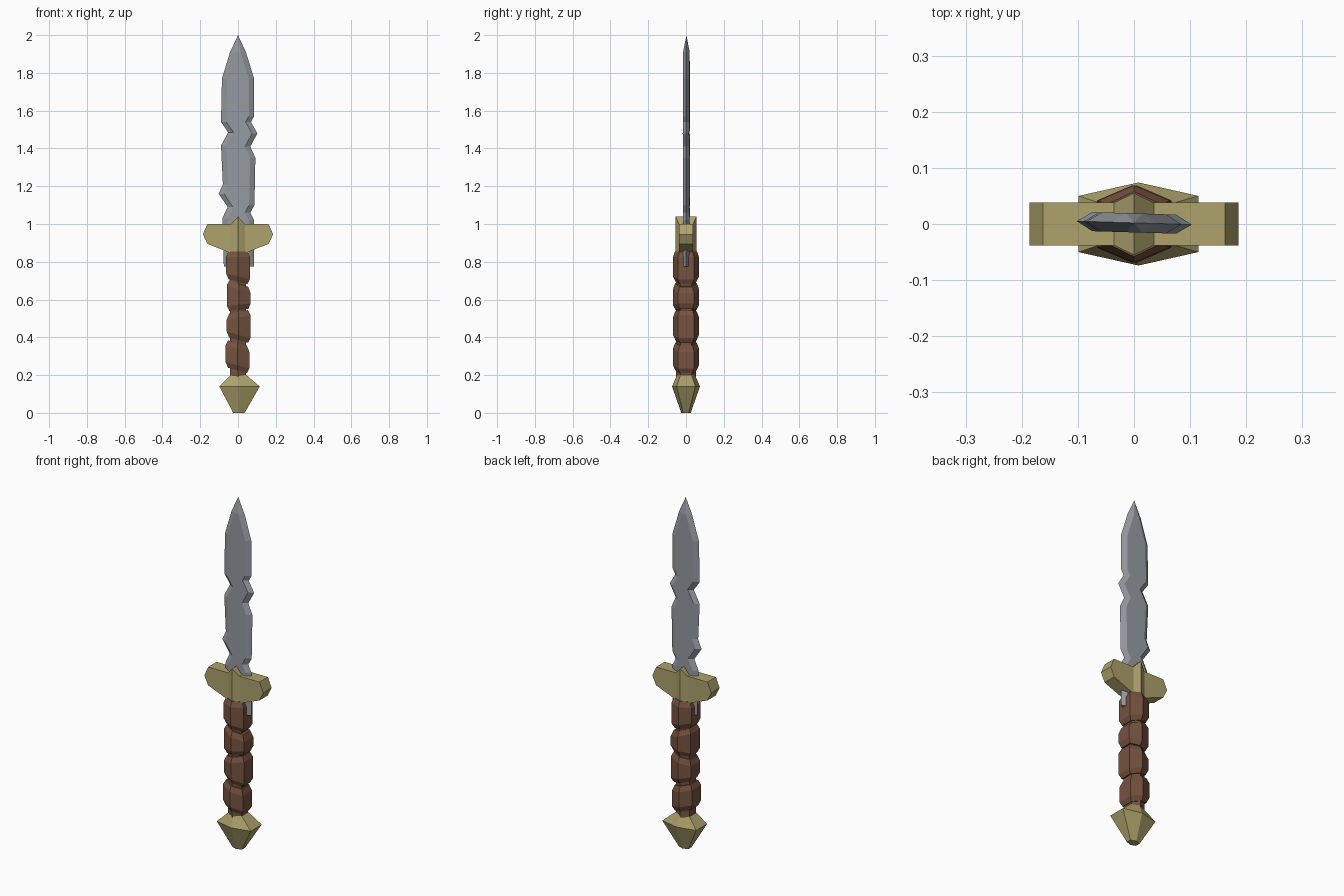
import bpy, bmesh

if "Cube" in bpy.data.objects:
    bpy.data.objects.remove(bpy.data.objects["Cube"])


def material(name, rgb):
    m = bpy.data.materials.new(name)
    m.diffuse_color = (*rgb, 1)
    m.use_nodes = True
    m.node_tree.nodes["Principled BSDF"].inputs["Base Color"].default_value = m.diffuse_color
    return m


STEEL = material("steel", (0.30, 0.32, 0.35))
BRASS = material("brass", (0.42, 0.36, 0.15))
LEATHER = material("leather", (0.18, 0.085, 0.05))


def loft(name, rings, mat):
    """Skin a list of equal-length point rings and cap both ends."""
    bm = bmesh.new()
    loops = [[bm.verts.new(p) for p in ring] for ring in rings]
    n = len(loops[0])
    for a, b in zip(loops, loops[1:]):
        for i in range(n):
            j = (i + 1) % n
            bm.faces.new((a[i], a[j], b[j], b[i]))
    bm.faces.new(loops[0])
    bm.faces.new(loops[-1])
    bmesh.ops.remove_doubles(bm, verts=bm.verts, dist=0.0005)
    bmesh.ops.recalc_face_normals(bm, faces=bm.faces)
    mesh = bpy.data.meshes.new(name)
    bm.to_mesh(mesh)
    bm.free()
    mesh.materials.append(mat)
    obj = bpy.data.objects.new(name, mesh)
    bpy.context.collection.objects.link(obj)
    return obj


def hexagon(rx, ry, flat, z, tilt=0.0, cx=0.0):
    """Hexagon with corners at front and back; tilt slopes it along x."""
    pts = [(0, -ry), (rx, -flat), (rx, flat), (0, ry), (-rx, flat), (-rx, -flat)]
    return [(x + cx, y, z + tilt * x) for x, y in pts]


def interp(profile, z):
    for (z0, x0), (z1, x1) in zip(profile, profile[1:]):
        if z0 <= z <= z1:
            return x0 + (x1 - x0) * (z - z0) / (z1 - z0)


# Blade: chipped left and right edges as (z, x), bevelled down from a flat middle
left = [(0.775, -0.075), (1.03, -0.083), (1.09, -0.055), (1.16, -0.102),
        (1.21, -0.08), (1.415, -0.09), (1.485, -0.052), (1.54, -0.09),
        (1.77, -0.085), (1.91, -0.042), (2.0, 0)]
right = [(0.775, 0.085), (1.02, 0.085), (1.06, 0.065), (1.10, 0.087),
         (1.35, 0.092), (1.41, 0.065), (1.48, 0.103), (1.54, 0.068),
         (1.57, 0.085), (1.77, 0.085), (1.91, 0.042), (2.0, 0)]
rings = []
for z in sorted({p[0] for p in left + right}):
    l, r = interp(left, z), interp(right, z)
    li, ri = min(l + 0.028, 0), max(r - 0.028, 0)
    t = 0.017 if z < 1.99 else 0.0
    pts = [(l, 0), (li, -t), (ri, -t), (r, 0), (ri, t), (li, t)]
    rings.append([(x, y + 0.002 - 0.03 * x, z) for x, y in pts])
loft("blade", rings, STEEL)

# Guard: cross-sections along x as (x, top, bottom, half depth), ridged in the middle
half = [(0.186, 0.945, 0.945, 0.038), (0.162, 1.0, 0.895, 0.038),
        (0.036, 1.0, 0.845, 0.038)]
columns = [(-x, a, b, d) for x, a, b, d in half] + [(0, 1.04, 0.845, 0.055)] + half[::-1]
loft("guard", [[(x, -d, b), (x, d, b), (x, d, a), (x, -d, a)]
               for x, a, b, d in columns], BRASS)

# Grip core
loft("grip_core", [hexagon(0.043, 0.052, 0.03, z) for z in (0.19, 0.87)], LEATHER)

# Leather wraps: (bottom, top, bottom tilt, top tilt, x offset)
wraps = [(0.225, 0.37, -0.28, -0.28, -0.003), (0.385, 0.535, -0.28, 0.2, 0.003),
         (0.545, 0.685, 0.1, -0.35, 0.004), (0.695, 0.855, -0.25, 0.0, 0.0)]
for i, (b, t, kb, kt, cx) in enumerate(wraps):
    loft(f"grip_wrap_{i + 1}", [
        hexagon(0.05, 0.056, 0.034, b, kb, cx),
        hexagon(0.063, 0.069, 0.042, b + 0.028, kb, cx),
        hexagon(0.063, 0.069, 0.042, t - 0.03, kt, cx),
        hexagon(0.05, 0.058, 0.034, t, kt, cx)], LEATHER)

# Pommel
loft("pommel", [hexagon(0.03, 0.025, 0.014, 0.0, 0, 0.005),
                hexagon(0.107, 0.074, 0.05, 0.14, 0, 0.008),
                hexagon(0.042, 0.048, 0.03, 0.2, 0, 0.003)], BRASS)
